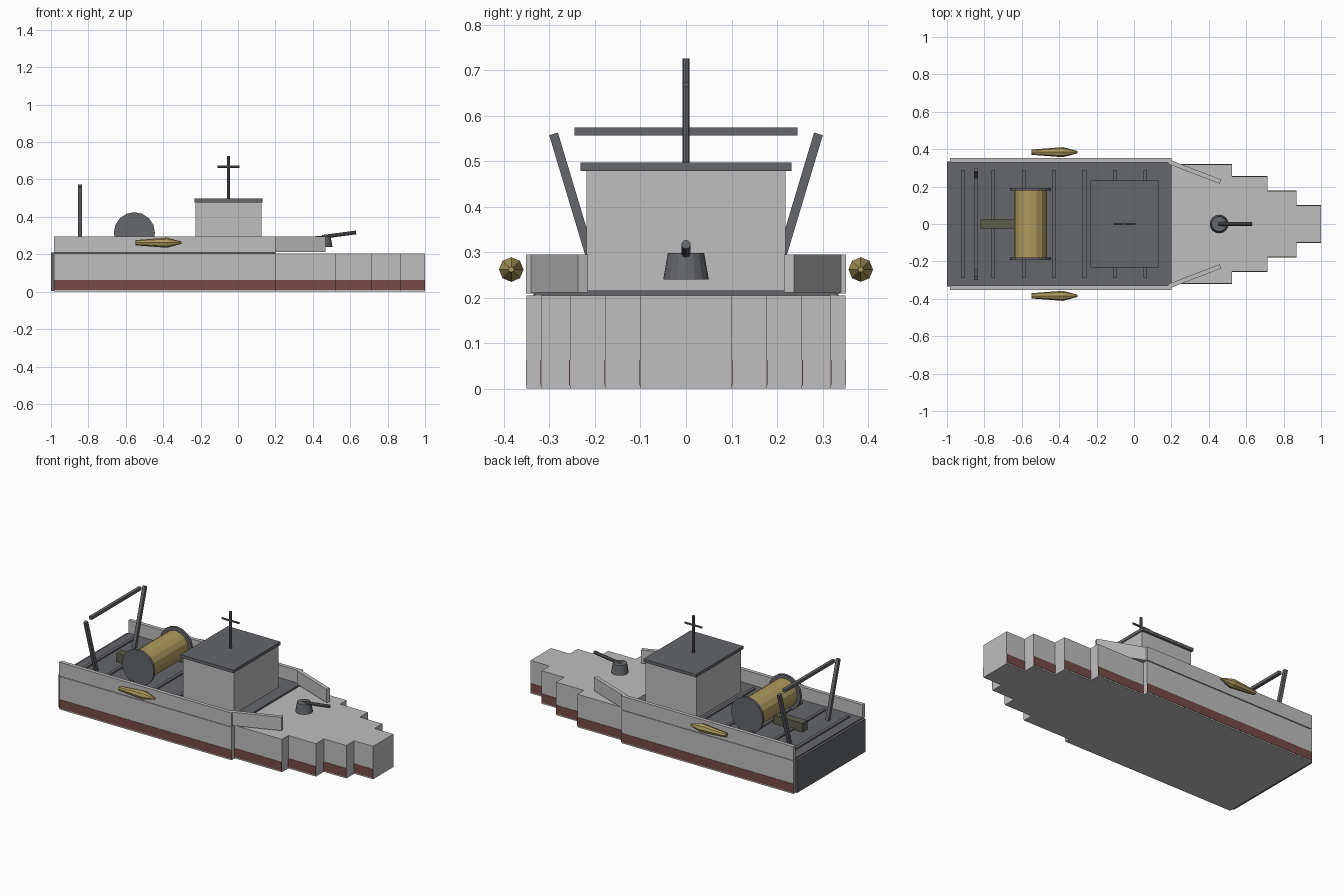
import bpy
import bmesh
from mathutils import Vector

cube = bpy.data.objects.get("Cube")
if cube:
    bpy.data.objects.remove(cube, do_unlink=True)


def material(name, rgb):
    m = bpy.data.materials.new(name)
    m.use_nodes = True
    m.diffuse_color = (*rgb, 1)
    m.node_tree.nodes["Principled BSDF"].inputs["Base Color"].default_value = (*rgb, 1)
    return m


LIGHT = material("light grey", (0.52, 0.52, 0.52))
DARK = material("dark grey", (0.13, 0.135, 0.145))
RED = material("waterline red", (0.18, 0.07, 0.06))
GOLD = material("brass", (0.43, 0.32, 0.11))
OLIVE = material("olive", (0.11, 0.11, 0.07))


def finish(name, bm, mat):
    bmesh.ops.recalc_face_normals(bm, faces=bm.faces[:])
    mesh = bpy.data.meshes.new(name)
    bm.to_mesh(mesh)
    bm.free()
    mesh.materials.append(mat)
    obj = bpy.data.objects.new(name, mesh)
    bpy.context.scene.collection.objects.link(obj)
    return obj


def box(name, mat, xs, ys, zs):
    """Box given by its range on each axis."""
    bm = bmesh.new()
    bmesh.ops.create_cube(bm, size=1)
    for v in bm.verts:
        v.co = Vector([r[0] if c < 0 else r[1] for c, r in zip(v.co, (xs, ys, zs))])
    return finish(name, bm, mat)


def beam(name, mat, a, b, width, height):
    """Box running from point a to point b."""
    a, b = Vector(a), Vector(b)
    obj = box(name, mat, (0, (b - a).length), (-width / 2, width / 2), (-height / 2, height / 2))
    obj.location = a
    obj.rotation_euler = (b - a).to_track_quat('X', 'Z').to_euler()
    return obj


def rod(name, mat, a, b, r1, r2=None, sides=16):
    """Cylinder or cone running from point a to point b."""
    a, b = Vector(a), Vector(b)
    bm = bmesh.new()
    bmesh.ops.create_cone(bm, cap_ends=True, segments=sides, radius1=r1,
                          radius2=r1 if r2 is None else r2, depth=(b - a).length)
    obj = finish(name, bm, mat)
    obj.location = (a + b) / 2
    obj.rotation_euler = (b - a).to_track_quat('Z', 'Y').to_euler()
    return obj


SIDES = (("right", -1), ("left", 1))

# Hull with a stepped bow: start, end and half width of each section
sections = [(-0.985, 0.2, 0.35), (0.2, 0.525, 0.318), (0.525, 0.715, 0.255),
            (0.715, 0.87, 0.177), (0.87, 1.0, 0.1)]
outline = [(x, w) for x0, x1, w in sections for x in (x0, x1)]
outline += [(x, -w) for x, w in reversed(outline)]
bm = bmesh.new()
floor = bm.faces.new([bm.verts.new((x, y, 0)) for x, y in outline])
top = bmesh.ops.extrude_face_region(bm, geom=[floor])["geom"]
bmesh.ops.translate(bm, vec=(0, 0, 0.205),
                    verts=[g for g in top if isinstance(g, bmesh.types.BMVert)])
finish("hull", bm, LIGHT)
box("stern_plate", DARK, (-1, -0.984), (-0.335, 0.335), (0.005, 0.21))

# Waterline stripes along every hull section
for side, s in SIDES:
    for i, (x0, x1, w) in enumerate(sections):
        box(f"waterline_{side}_{i}", RED, (x0, x1),
            sorted((s * (w - 0.002), s * (w + 0.002))), (0.008, 0.063))

# Work deck and planks
box("work_deck", DARK, (-0.985, 0.2), (-0.332, 0.332), (0.2, 0.216))
for i in range(7):
    x = -0.915 + i * 0.1625
    box(f"deck_plank_{i}", DARK, (x - 0.01, x + 0.01), (-0.29, 0.29), (0.21, 0.225))

# Bulwarks, angled inward towards the bow
for side, s in SIDES:
    box(f"bulwark_{side}", LIGHT, (-0.985, 0.2), sorted((s * 0.329, s * 0.352)), (0.209, 0.295))
    beam(f"bow_bulwark_{side}", LIGHT, (0.185, s * 0.333, 0.2535), (0.463, s * 0.226, 0.2535),
         0.024, 0.083)

# Cabin, roof and mast
box("cabin", LIGHT, (-0.227, 0.125), (-0.219, 0.219), (0.21, 0.48))
box("cabin_roof", DARK, (-0.232, 0.131), (-0.232, 0.232), (0.478, 0.497))
rod("mast", DARK, (-0.051, 0, 0.49), (-0.051, 0, 0.726), 0.008, sides=8)
rod("mast_crossbar", DARK, (-0.11, 0, 0.668), (0.008, 0, 0.668), 0.006, sides=8)

# Stern gantry
for side, s in SIDES:
    beam(f"gantry_post_{side}", DARK, (-0.845, s * 0.186, 0.21), (-0.845, s * 0.291, 0.56),
         0.02, 0.02)
box("gantry_crossbar", DARK, (-0.855, -0.835), (-0.245, 0.245), (0.556, 0.574))

# Cable drum and its winch box
rod("drum", GOLD, (-0.554, -0.18, 0.315), (-0.554, 0.18, 0.315), 0.088)
for side, s in SIDES:
    rod(f"drum_flange_{side}", DARK, (-0.554, s * 0.178, 0.315), (-0.554, s * 0.193, 0.315), 0.11)
box("winch_box", OLIVE, (-0.82, -0.62), (-0.025, 0.025), (0.214, 0.27))

# Side floats with pointed noses
for side, s in SIDES:
    y = s * 0.384
    rod(f"float_body_{side}", GOLD, (-0.547, y, 0.262), (-0.38, y, 0.262), 0.014, 0.027, 8)
    rod(f"float_nose_{side}", GOLD, (-0.38, y, 0.262), (-0.302, y, 0.262), 0.027, 0.006, 8)

# Bow gun
rod("gun_mount", DARK, (0.455, 0, 0.24), (0.455, 0, 0.298), 0.05, 0.04)
rod("gun_barrel", DARK, (0.45, 0, 0.293), (0.631, 0, 0.317), 0.01, sides=10)
